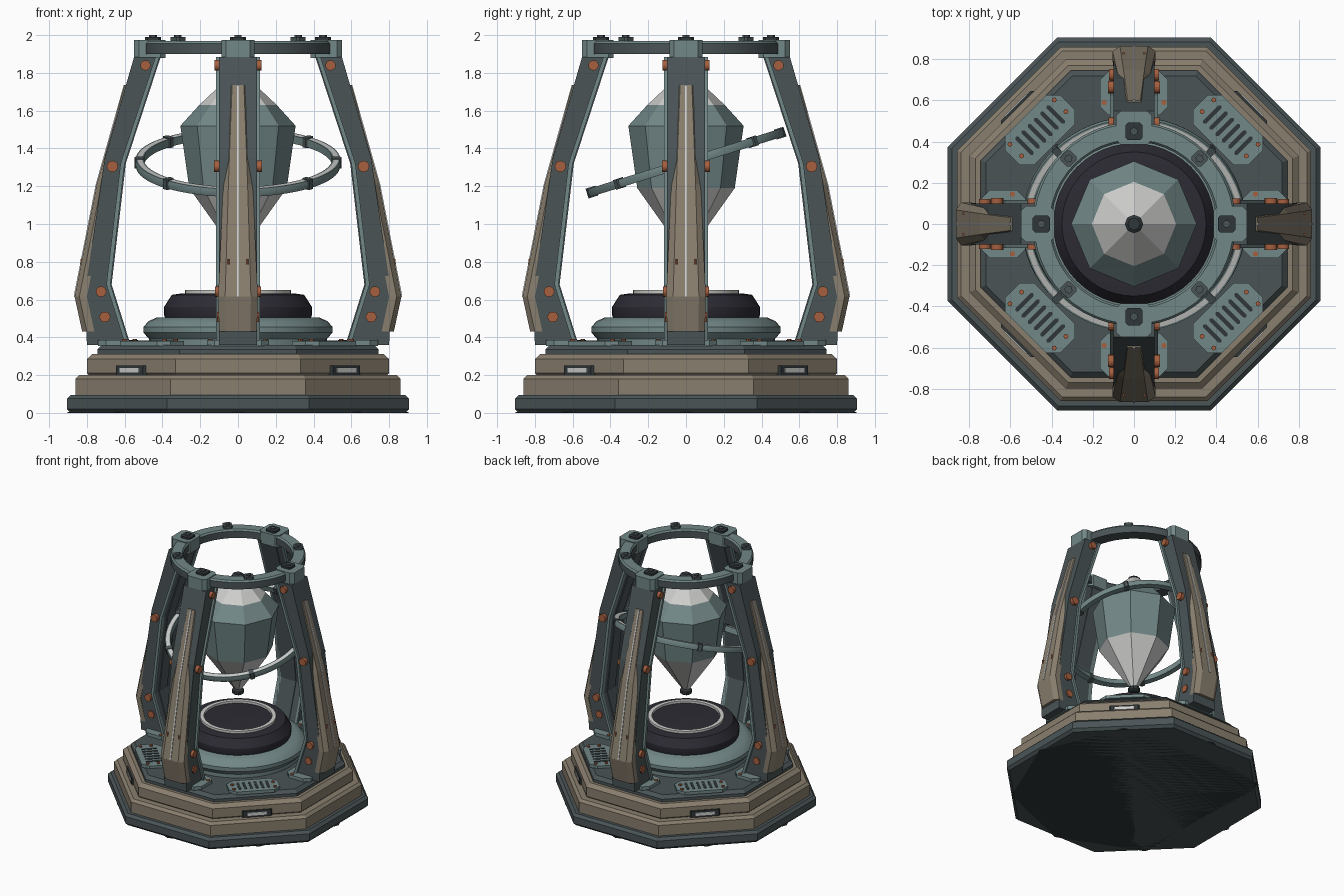
import bpy, bmesh, math
from mathutils import Matrix

cube = bpy.data.objects.get("Cube")
if cube:
    bpy.data.objects.remove(cube, do_unlink=True)


def material(name, r, g, b):
    m = bpy.data.materials.new(name)
    m.use_nodes = True
    m.diffuse_color = (r, g, b, 1)
    m.node_tree.nodes["Principled BSDF"].inputs["Base Color"].default_value = (r, g, b, 1)
    return m


TEAL = material("light teal", .17, .245, .245)
DARK = material("dark slate", .068, .088, .094)
DEEP = material("deep slate", .03, .038, .042)
BEIGE = material("beige armour", .25, .21, .155)
COPPER = material("copper", .38, .115, .05)
WHITE = material("pale grey", .62, .62, .61)
BLACK = material("violet black", .026, .024, .034)


def finish(name, bm, mats, smooth=False):
    bmesh.ops.recalc_face_normals(bm, faces=bm.faces)
    mesh = bpy.data.meshes.new(name)
    bm.to_mesh(mesh)
    bm.free()
    for m in mats:
        mesh.materials.append(m)
    ob = bpy.data.objects.new(name, mesh)
    bpy.context.collection.objects.link(ob)
    if smooth:
        bpy.ops.object.select_all(action='DESELECT')
        ob.select_set(True)
        bpy.context.view_layer.objects.active = ob
        bpy.ops.object.shade_smooth_by_angle()
    return ob


def lathe(name, profile, sides, mats, rule=None, closed=False, phase=0.0, smooth=False):
    """Spin (radius, z) points; rule gives one material index per profile segment."""
    bm = bmesh.new()
    rings = []
    for r, z in profile:
        rings.append([bm.verts.new((r * math.cos(phase + math.tau * i / sides),
                                    r * math.sin(phase + math.tau * i / sides), z))
                      for i in range(sides)])
    count = len(rings) if closed else len(rings) - 1
    for s in range(count):
        a, b = rings[s], rings[(s + 1) % len(rings)]
        for i in range(sides):
            j = (i + 1) % sides
            f = bm.faces.new((a[i], a[j], b[j], b[i]))
            f.material_index = rule[s] if rule else 0
    if not closed:
        bm.faces.new(rings[0]).material_index = rule[0] if rule else 0
        bm.faces.new(rings[-1]).material_index = rule[-1] if rule else 0
    return finish(name, bm, mats, smooth)


def prism(name, pts, d0, d1, mat, axis="z"):
    """Extrude a flat outline along z, or along y for an x-z outline."""
    bm = bmesh.new()
    put = (lambda a, b, d: (a, b, d)) if axis == "z" else (lambda a, b, d: (a, d, b))
    lo = [bm.verts.new(put(a, b, d0)) for a, b in pts]
    hi = [bm.verts.new(put(a, b, d1)) for a, b in pts]
    bm.faces.new(lo)
    bm.faces.new(hi)
    for i in range(len(pts)):
        j = (i + 1) % len(pts)
        bm.faces.new((lo[i], lo[j], hi[j], hi[i]))
    return finish(name, bm, [mat])


def chamfered(x0, x1, y0, y1, c):
    return [(x0 + c, y0), (x1 - c, y0), (x1, y0 + c), (x1, y1 - c),
            (x1 - c, y1), (x0 + c, y1), (x0, y1 - c), (x0, y0 + c)]


def ngon(x, z, r, n):
    return [(x + r * math.cos(math.tau * i / n), z + r * math.sin(math.tau * i / n)) for i in range(n)]


def loft(name, sections, mat):
    bm = bmesh.new()
    rows = [[bm.verts.new(p) for p in s] for s in sections]
    bm.faces.new(rows[0])
    bm.faces.new(rows[-1])
    n = len(rows[0])
    for a, b in zip(rows, rows[1:]):
        for i in range(n):
            bm.faces.new((a[i], a[(i + 1) % n], b[(i + 1) % n], b[i]))
    return finish(name, bm, [mat])


def four(ob, offset=0.0):
    """Repeat a part around the vertical axis."""
    ob.rotation_euler.z = offset
    for k in range(1, 4):
        c = ob.copy()
        c.rotation_euler.z = offset + k * math.pi / 2
        bpy.context.collection.objects.link(c)


# Stepped octagonal base
EIGHTH = math.pi / 8


def step(name, profile, mat):
    pts = [(a / math.cos(EIGHTH), z) for a, z in profile]
    lathe(name, pts, 8, [mat], phase=EIGHTH)


step("base_plate", [(.885, 0), (.905, .02), (.905, .075), (.885, .095)], DARK)
prism("base_underside", [(.95 * x, .95 * y) for x, y in ngon(0, 0, .95, 8)], -.0, .004, DEEP)
step("lower_step", [(.86, .09), (.86, .18), (.84, .2)], BEIGE)
step("upper_step", [(.78, .19), (.8, .21), (.8, .285), (.77, .312)], BEIGE)
step("floor_deck", [(.745, .305), (.745, .335), (.72, .36)], DARK)

# Round pedestal with emitter dish
lathe("pedestal", [(.47, .35), (.47, .39), (.5, .425), (.5, .455), (.475, .485), (.43, .505)],
      48, [TEAL], smooth=True)
lathe("pedestal_collar", [(.385, .5), (.392, .52), (.392, .56), (.35, .625), (.3, .632)],
      48, [BLACK], smooth=True)
lathe("dish_rim", [(.28, .62), (.28, .65), (.25, .65), (.25, .62)], 48, [WHITE], closed=True, smooth=True)

# Faceted capsule with end caps
lathe("capsule", [(.03, .87), (.258, 1.19), (.305, 1.52), (.205, 1.63), (.035, 1.79)],
      8, [WHITE, TEAL], rule=[0, 1, 1, 0])
for nm, z in (("capsule_bottom_cap", .835), ("capsule_top_cap", 1.765)):
    lathe(nm, [(.03, z - .01), (.045, z), (.045, z + .025), (.03, z + .035)], 8, [DEEP])

# Tilted gimbal ring with a pale strip and clips
TILT = Matrix.Translation((0, 0, 1.325)) @ Matrix.Rotation(math.radians(17.4), 4, 'X')
ring = lathe("gimbal_ring", [(.5, -.022), (.54, -.022), (.545, 0), (.54, .022), (.532, .022), (.508, .022), (.5, .022)],
             64, [TEAL, WHITE], rule=[0, 0, 0, 0, 1, 0, 0], closed=True, smooth=True)
ring.matrix_world = TILT
for k in range(8):
    clip = prism("gimbal_clip", chamfered(.495, .549, -.018, .018, .006), -.027, .027, DARK)
    clip.matrix_world = TILT @ Matrix.Rotation(k * math.pi / 4, 4, 'Z')

# Top ring
lathe("top_ring", [(.4, 1.9), (.495, 1.9), (.495, 1.955), (.485, 1.968), (.41, 1.968), (.4, 1.955)],
      48, [DARK, TEAL], rule=[0, 0, 1, 1, 1, 0], closed=True, smooth=True)
four(prism("ring_block", chamfered(.385, .55, -.088, .088, .025), 1.88, 1.975, TEAL))
for nm, turn in (("block_fastener", 0), ("ring_fastener", math.pi / 4)):
    s = .042 if turn == 0 else .034
    four(prism(nm + "_plate", chamfered(.45 - s, .45 + s, -s, s, .012), 1.965, 1.99, DEEP if turn == 0 else DARK), turn)
    four(prism(nm + "_head", ngon(.45, 0, .02, 6), 1.985, 2.0, DARK), turn)

# Leg frames with inner rails
inner = [(.575, .36), (.675, .68), (.6, 1.32), (.415, 1.885)]
outer = [(.55, 1.885), (.705, 1.35), (.81, .64), (.8, .36)]
four(prism("leg_frame", inner + outer, -.1, .1, DARK, "y"))
rail = inner + [(x + .022, z) for x, z in reversed(inner)]
for side in (-1, 1):
    four(prism("leg_rail", rail, side * .085, side * .117, TEAL, "y"))
four(prism("leg_spine", [(x - .006, z) for x, z in inner] + [(x + .01, z) for x, z in reversed(inner)],
           -.05, .05, DARK, "y"))

# Leg armour with centre strip
armour = [(.6, 1.735, .048), (.748, 1.21, .078), (.865, .615, .105), (.825, .43, .1)]
four(loft("leg_armour", [[(x - .065, -w, z), (x - .025, -w, z), (x, -w * .65, z),
                          (x, w * .65, z), (x - .025, w, z), (x - .065, w, z)] for x, z, w in armour], BEIGE))
strip = [(x, z) for x, z, w in armour[:3]]
four(prism("armour_strip", strip + [(x + .005, z) for x, z in reversed(strip)], -.005, .005, WHITE, "y"))
for side in (-1, 1):
    four(prism("armour_pin", chamfered(.8, .835, side * .05 - .005, side * .05 + .005, .002), .785, .815, COPPER))

# Copper leg bolts
for x, z, r, n, reach in ((.49, 1.84, .027, 16, .125), (.665, 1.305, .03, 16, .127),
                          (.725, .642, .028, 16, .122), (.705, .508, .031, 6, .11)):
    four(prism("leg_bolt", ngon(x, z, r, n), -reach, reach, COPPER, "y"))

# Foot plates
four(prism("foot_plate", chamfered(.53, .74, -.165, .165, .04), .355, .385, TEAL))
for side in (-1, 1):
    four(prism("foot_bolt", ngon(.59, side * .145, .013, 8), .38, .392, COPPER))

# Floor vents between the legs
DIAG = math.pi / 4
four(prism("vent_plate", chamfered(.545, .745, -.19, .19, .05), .355, .38, TEAL), DIAG)
for k in range(6):
    y = (k - 2.5) * .043
    four(prism("vent_slot", chamfered(.585, .705, y - .01, y + .01, .008), .375, .383, DEEP), DIAG)
for side in (-1, 1):
    for x in (.62, .7):
        four(prism("vent_bolt", ngon(x, side * .152, .012, 8), .375, .39, COPPER), DIAG)

# Marker lights on the diagonal base faces
four(prism("light_frame", chamfered(.78, .812, -.112, .112, .01), .2, .252, DEEP), DIAG)
four(prism("light_bar", chamfered(.79, .816, -.075, .075, .003), .214, .238, WHITE), DIAG)
